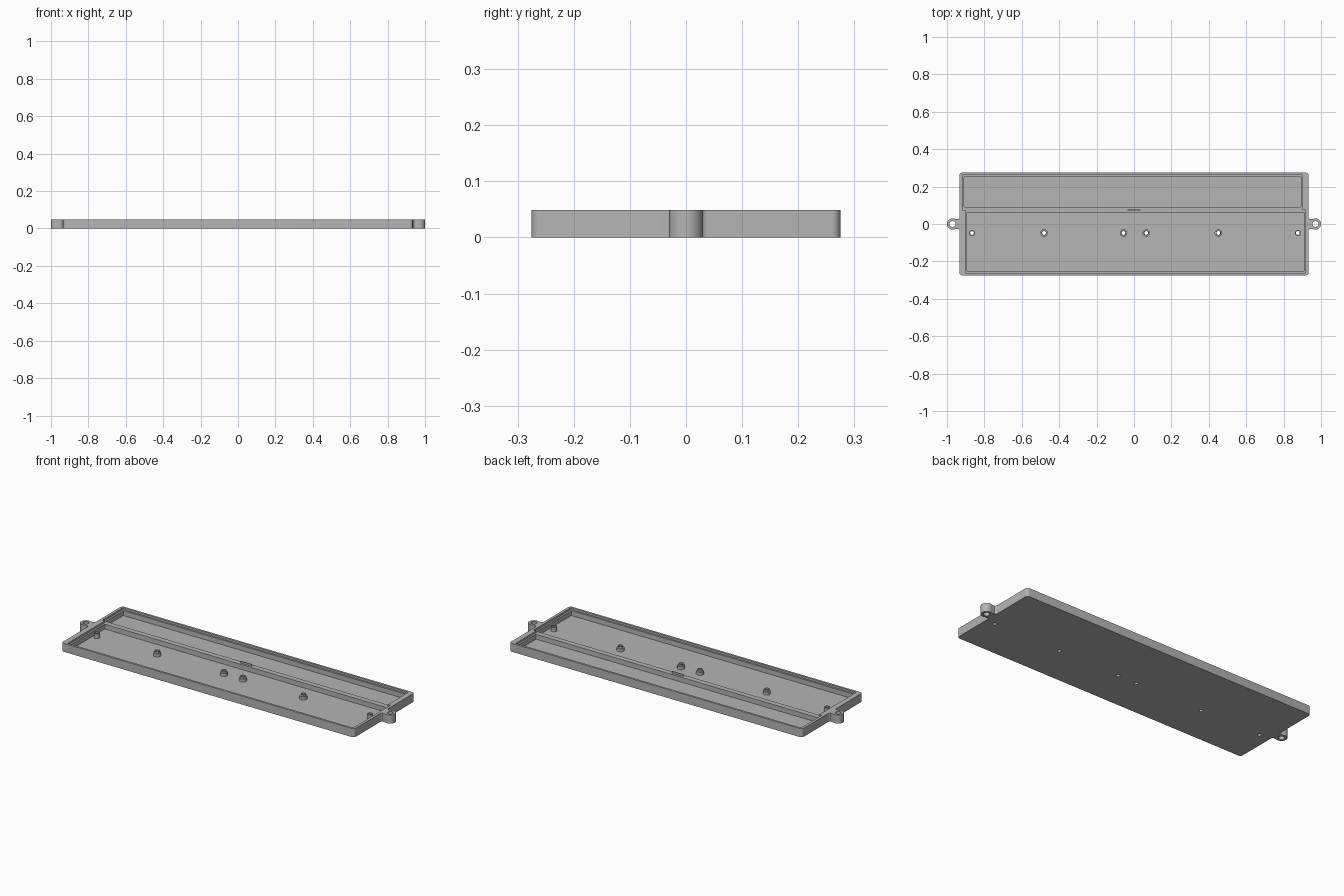
import bpy, bmesh, math

if "Cube" in bpy.data.objects:
    bpy.data.objects.remove(bpy.data.objects["Cube"])

H = 0.049        # overall height
LEDGE = 0.038    # ledge and divider height
FLOOR = 0.010    # floor thickness
WX, WY = 0.933, 0.275

grey = bpy.data.materials.new("light grey")
grey.diffuse_color = (0.46, 0.46, 0.46, 1)
grey.use_nodes = True
grey.node_tree.nodes["Principled BSDF"].inputs["Base Color"].default_value = grey.diffuse_color


def arc(cx, cy, r, a0, a1, n=8):
    return [(cx + r * math.cos(math.radians(a0 + (a1 - a0) * i / n)),
             cy + r * math.sin(math.radians(a0 + (a1 - a0) * i / n))) for i in range(n + 1)]


def rect(x0, x1, y0, y1, r=0.006):
    return (arc(x1 - r, y0 + r, r, -90, 0, 4) + arc(x1 - r, y1 - r, r, 0, 90, 4)
            + arc(x0 + r, y1 - r, r, 90, 180, 4) + arc(x0 + r, y0 + r, r, 180, 270, 4))


def circle(cx, cy, r, n=32):
    return arc(cx, cy, r, 0, 360, n)[:-1]


def finish(name, bm):
    bmesh.ops.recalc_face_normals(bm, faces=bm.faces)
    me = bpy.data.meshes.new(name)
    bm.to_mesh(me)
    bm.free()
    me.materials.append(grey)
    ob = bpy.data.objects.new(name, me)
    bpy.context.collection.objects.link(ob)
    return ob


def prism(name, pts, z0, z1):
    bm = bmesh.new()
    face = bm.faces.new([bm.verts.new((x, y, z0)) for x, y in pts])
    ext = bmesh.ops.extrude_face_region(bm, geom=[face], use_keep_orig=True)
    for v in ext["geom"]:
        if isinstance(v, bmesh.types.BMVert):
            v.co.z = z1
    return finish(name, bm)


def select_only(ob):
    bpy.ops.object.select_all(action='DESELECT')
    ob.select_set(True)
    bpy.context.view_layer.objects.active = ob


def cut(ob, pts, z0, z1):
    cutter = prism("cutter", pts, z0, z1)
    cutter.hide_render = True
    mod = ob.modifiers.new("cut", 'BOOLEAN')
    mod.operation, mod.solver, mod.object = 'DIFFERENCE', 'EXACT', cutter
    select_only(ob)
    bpy.ops.object.modifier_apply(modifier=mod.name)
    bpy.data.objects.remove(cutter)


# Tray outline: rounded rectangle with a filleted round lug at each end
LX, LR, F = 0.97, 0.03, 0.015
dx = LX - (WX + F)
yc = math.sqrt((LR + F) ** 2 - dx ** 2)
t = math.degrees(math.atan2(yc, dx))          # angle of the fillet tangency
half = (arc(WX - 0.015, -WY + 0.015, 0.015, -90, 0)
        + arc(WX + F, -yc, F, 180, 180 - t)
        + arc(LX, 0, LR, t - 180, 180 - t, 28)[1:-1]
        + arc(WX + F, yc, F, t - 180, -180)
        + arc(WX - 0.015, WY - 0.015, 0.015, 0, 90))
tray = prism("tray", half + [(-x, -y) for x, y in half], 0, H)

# Shallow lid recesses, offset from each other, then the two deep pockets
cut(tray, rect(-0.918, 0.902, 0.076, 0.263, 0.001), LEDGE, 0.1)
cut(tray, rect(-0.902, 0.918, -0.263, 0.0761, 0.001), LEDGE, 0.1)
cut(tray, rect(-0.908, 0.892, 0.092, 0.253, 0.002), FLOOR, 0.1)
cut(tray, rect(-0.892, 0.908, -0.253, 0.061, 0.002), FLOOR, 0.1)

# Lug screw holes
for s in (-1, 1):
    cut(tray, circle(s * LX, 0, 0.016), -0.1, 0.1)

# Hollow posts, the middle four with a narrower collar on top
PY = -0.048
for i, x in enumerate((-0.866, -0.481, -0.056, 0.065, 0.451, 0.876)):
    hole = 0.010
    cut(tray, circle(x, PY, hole), -0.1, 0.1)
    if i in (0, 5):
        prof = [(hole, FLOOR - 0.002), (0.016, FLOOR - 0.002), (0.016, 0.036), (hole, 0.036)]
    else:
        prof = [(hole, FLOOR - 0.002), (0.020, FLOOR - 0.002), (0.020, 0.028),
                (0.014, 0.028), (0.014, 0.038), (hole, 0.038)]
    bm = bmesh.new()
    n = 32
    rings = [[bm.verts.new((x + r * math.cos(2 * math.pi * k / n),
                            PY + r * math.sin(2 * math.pi * k / n), z)) for k in range(n)]
             for r, z in prof]
    for a, b in zip(rings, rings[1:] + rings[:1]):
        for k in range(n):
            m = (k + 1) % n
            bm.faces.new((a[k], a[m], b[m], b[k]))
    finish("post", bm)

# Thin tab standing on the divider
prism("divider_tab", rect(-0.036, 0.036, 0.0735, 0.0785, 0.001), LEDGE - 0.002, H)

for ob in list(bpy.context.collection.objects):
    select_only(ob)
    bpy.ops.object.shade_smooth_by_angle(angle=math.radians(30))
